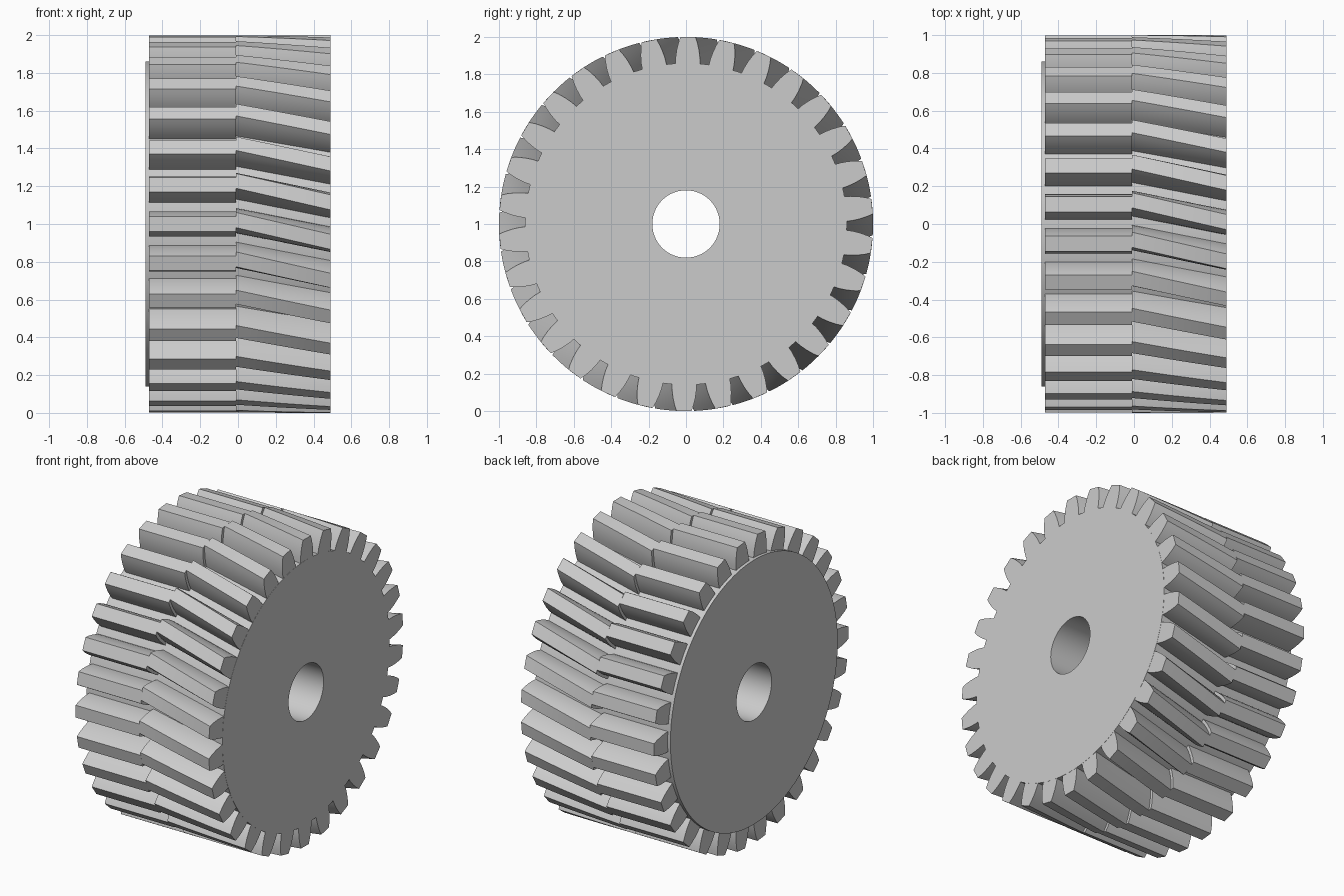
import bpy, bmesh
from math import sin, cos, pi, radians

cube = bpy.data.objects.get("Cube")
if cube:
    bpy.data.objects.remove(cube, do_unlink=True)

TEETH = 30
CENTRE_Z = 1.0
CORE_R, BORE_R = 0.86, 0.18
# Half tooth outline: (radius, half angle in degrees)
FLANK = [(0.845, 4.5), (0.89, 4.2), (0.93, 3.7), (0.97, 3.0), (1.0, 2.3)]

metal = bpy.data.materials.new("plain_grey_metal")
metal.use_nodes = True
grey = (0.6, 0.6, 0.6, 1)
metal.diffuse_color = grey
metal.node_tree.nodes["Principled BSDF"].inputs["Base Color"].default_value = grey


def point(x, r, angle):
    """Point around the x axis, angle measured from the top towards +y."""
    return (x, r * sin(angle), CENTRE_Z + r * cos(angle))


def bridge(bm, a, b):
    for i in range(len(a)):
        j = (i + 1) % len(a)
        bm.faces.new((a[i], a[j], b[j], b[i]))


def finish(bm, name):
    bmesh.ops.recalc_face_normals(bm, faces=bm.faces)
    mesh = bpy.data.meshes.new(name)
    bm.to_mesh(mesh)
    bm.free()
    mesh.materials.append(metal)
    obj = bpy.data.objects.new(name, mesh)
    bpy.context.collection.objects.link(obj)
    bpy.ops.object.select_all(action='DESELECT')
    obj.select_set(True)
    bpy.context.view_layer.objects.active = obj
    bpy.ops.object.shade_smooth_by_angle(angle=radians(25))


def core(name, x0, x1, sides=128):
    """Solid drum with a round bore."""
    bm = bmesh.new()
    section = [(x0, BORE_R), (x1, BORE_R), (x1, CORE_R), (x0, CORE_R)]
    loops = [[bm.verts.new(point(x, r, 2 * pi * i / sides)) for i in range(sides)]
             for x, r in section]
    for k in range(4):
        bridge(bm, loops[k], loops[(k + 1) % 4])
    finish(bm, name)


def tooth_ring(name, x0, x1, start, end, steps):
    """Ring of teeth whose phase turns from start to end (degrees)."""
    bm = bmesh.new()
    outline = [(r, -a) for r, a in FLANK] + [(r, a) for r, a in reversed(FLANK)]
    for t in range(TEETH):
        loops = []
        for s in range(steps + 1):
            f = s / steps
            phase = 360 / TEETH * t + start + (end - start) * f
            loops.append([bm.verts.new(point(x0 + (x1 - x0) * f, r, radians(phase + a)))
                          for r, a in outline])
        for a, b in zip(loops, loops[1:]):
            bridge(bm, a, b)
        bm.faces.new(loops[0])
        bm.faces.new(loops[-1])
    finish(bm, name)


core("gear_core", -0.49, 0.49)
tooth_ring("straight_teeth", -0.47, -0.01, 6, 6, 1)
tooth_ring("helical_teeth", -0.01, 0.489, 7.2, 0.6, 8)
